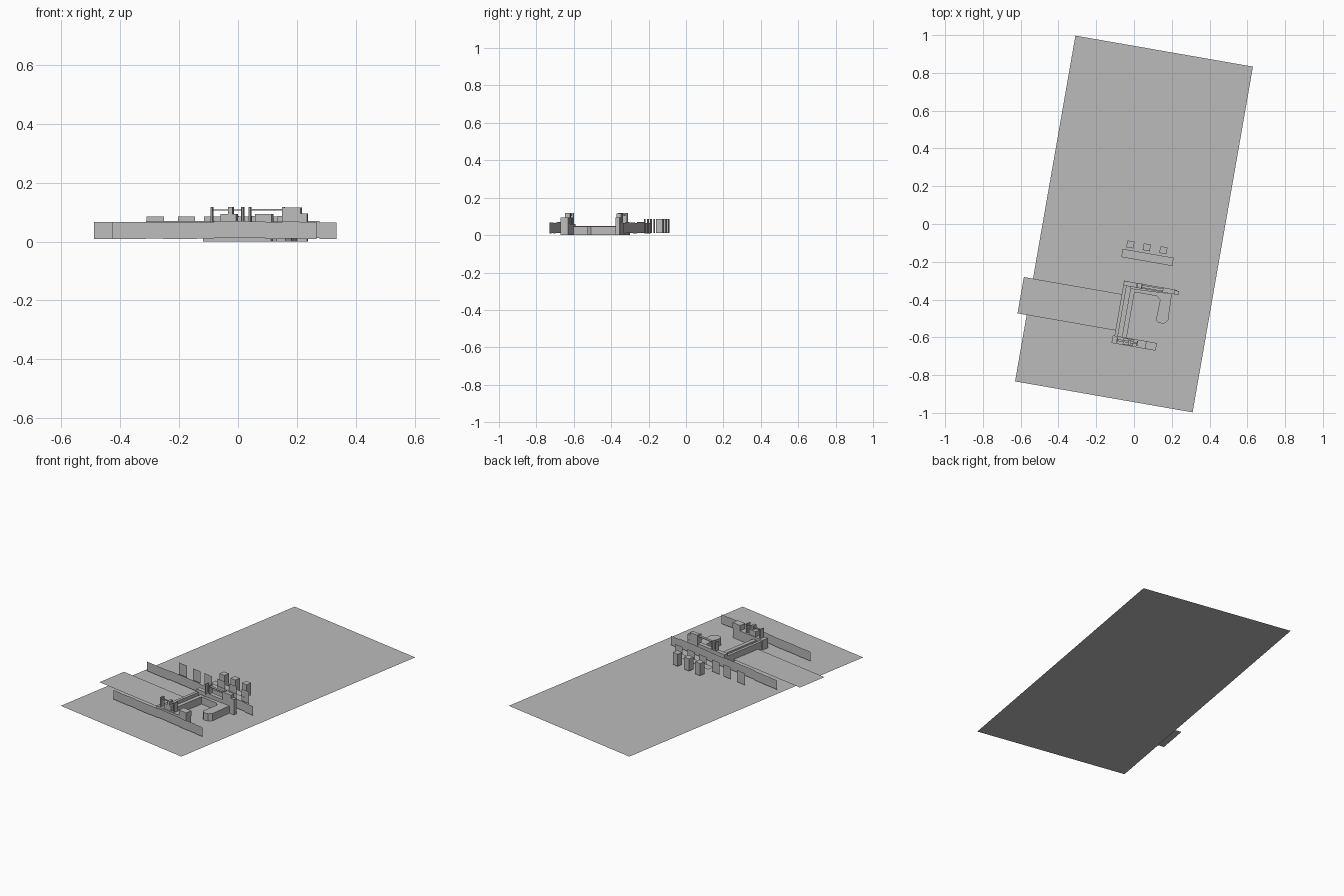
import bpy
import math
import random
from mathutils import Matrix

cube = bpy.data.objects.get("Cube")
if cube:
    bpy.data.objects.remove(cube, do_unlink=True)

random.seed(4)
TURN = Matrix.Rotation(math.radians(-9.9), 4, "Z")  # whole site is turned

grey = bpy.data.materials.new("concrete_grey")
grey.use_nodes = True
GREY = (0.5, 0.5, 0.5, 1)
grey.diffuse_color = GREY
grey.node_tree.nodes["Principled BSDF"].inputs["Base Color"].default_value = GREY


def add_mesh(name, verts, faces):
    mesh = bpy.data.meshes.new(name)
    mesh.from_pydata(verts, [], faces)
    mesh.materials.append(grey)
    obj = bpy.data.objects.new(name, mesh)
    obj.matrix_world = TURN
    bpy.context.collection.objects.link(obj)
    return obj


def prism(name, outline, z0, z1):
    n = len(outline)
    verts = [(x, y, z) for z in (z0, z1) for x, y in outline]
    sides = [(i, (i + 1) % n, (i + 1) % n + n, i + n) for i in range(n)]
    return add_mesh(name, verts, [tuple(reversed(range(n))), tuple(range(n, 2 * n))] + sides)


def block(name, x0, x1, y0, y1, z0, z1):
    return prism(name, [(x0, y0), (x1, y0), (x1, y1), (x0, y1)], z0, z1)


def sheet(name, x0, x1, y0, y1, z):
    return add_mesh(name, [(x0, y0, z), (x1, y0, z), (x1, y1, z), (x0, y1, z)], [(0, 1, 2, 3)])


def panel(name, x0, x1, y, z0, z1):
    return add_mesh(name, [(x0, y, z0), (x1, y, z0), (x1, y, z1), (x0, y, z1)], [(0, 1, 2, 3)])


# Ground in two halves, and the approach road
sheet("front_ground", -0.477, 0.477, -0.929, 0, 0)
sheet("back_ground", -0.477, 0.477, 0, 0.929, 0)
sheet("approach_road", -0.526, 0.0, -0.572, -0.377, 0.012)


# Long fences made of narrow panels with uneven tops
def fence(name, x0, x1, y, count):
    step = (x1 - x0) / count
    for i in range(count):
        lift = random.uniform(-0.002, 0.003)
        panel(f"{name}_{i}", x0 + i * step, x0 + (i + 1) * step, y, 0.01 + lift, 0.067 + lift)


fence("front_fence", -0.318, 0.388, -0.672, 12)
fence("back_fence", -0.45, 0.388, -0.272, 14)

# Row of free standing screens
for i, x in enumerate((-0.254, -0.146, -0.055, 0.05, 0.14, 0.24)):
    panel(f"screen_{i}", x - 0.03, x + 0.03, -0.182, 0.012, 0.085)

# Long shelf and three blocks behind it
sheet("long_shelf", -0.036, 0.238, -0.184, -0.14, 0.04)
for i, x in enumerate((0.0, 0.088, 0.177)):
    block(f"rear_block_{i}", x - 0.019, x + 0.019, -0.128, -0.092, 0.012, 0.087)

# Three sided building
block("spine_wall", 0.0, 0.018, -0.63, -0.304, 0, 0.05)
block("spine_walk", 0.018, 0.04, -0.6, -0.33, 0, 0.03)
block("inner_spine", 0.04, 0.065, -0.6, -0.338, 0, 0.045)
block("back_arm", 0.0, 0.285, -0.33, -0.305, 0, 0.065)
block("front_arm", -0.009, 0.226, -0.641, -0.6, 0, 0.06)

# Inner hooked wing with clipped corners
prism("hooked_wing", [
    (0.065, -0.338), (0.065, -0.355), (0.184, -0.355), (0.205, -0.372), (0.202, -0.48),
    (0.219, -0.495), (0.25, -0.49), (0.266, -0.47), (0.261, -0.33)], 0, 0.045)

# Upper volumes on the arms
block("back_tower", 0.213, 0.274, -0.33, -0.305, 0.065, 0.115)
block("back_annex", 0.274, 0.296, -0.33, -0.309, 0, 0.095)
block("front_end_house", 0.17, 0.228, -0.641, -0.6, 0.06, 0.093)
block("front_mid_house", 0.05, 0.105, -0.637, -0.604, 0.06, 0.093)
block("front_stack", 0.077, 0.092, -0.637, -0.61, 0.06, 0.118)

# Posts and the rails between them
for name, y, xs in (("back_post", -0.318, (0.072, 0.097, 0.213)),
                    ("front_post", -0.62, (0.018, 0.125))):
    for i, x in enumerate(xs):
        block(f"{name}_{i}", x - 0.003, x + 0.003, y - 0.014, y + 0.014, 0.05, 0.118)
block("back_rail", 0.097, 0.213, -0.325, -0.311, 0.105, 0.11)
block("front_rail", 0.018, 0.125, -0.625, -0.615, 0.105, 0.109)
